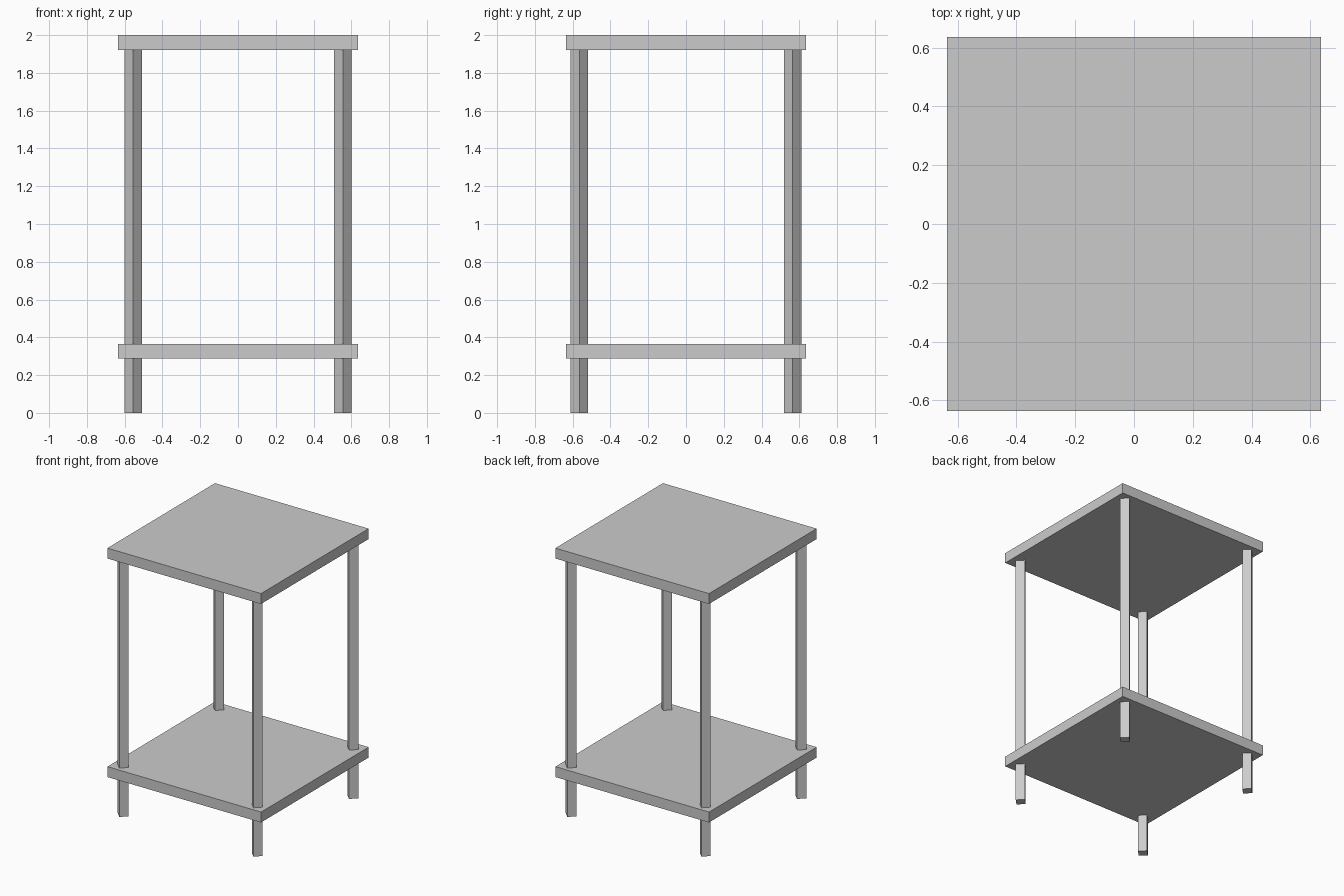
import bpy

if "Cube" in bpy.data.objects:
    bpy.data.objects.remove(bpy.data.objects["Cube"])

HALF = 0.636        # half width of the square boards
THICK = 0.078       # board thickness
LEG_X, LEG_Y = 0.555, 0.565
LEG_R = 0.0455      # leg centre to edge, square leg turned 45 degrees
LEG_H = 2.0 - THICK


def board(name, top_z):
    bpy.ops.mesh.primitive_cube_add(size=1, location=(0, 0, top_z - THICK / 2))
    ob = bpy.context.object
    ob.name = name
    ob.scale = (2 * HALF, 2 * HALF, THICK)
    bpy.ops.object.transform_apply(location=False, rotation=False, scale=True)


def leg(name, x, y):
    # four-sided cylinder has its corners on the x and y axes
    bpy.ops.mesh.primitive_cylinder_add(vertices=4, radius=LEG_R, depth=LEG_H,
                                        location=(x, y, LEG_H / 2))
    bpy.context.object.name = name


# Table top and lower shelf
board("table_top", 2.0)
board("lower_shelf", 0.365)

# Four legs running through the shelf
for side, sx in (("left", -1), ("right", 1)):
    for end, sy in (("front", -1), ("back", 1)):
        leg(f"{end}_{side}_leg", sx * LEG_X, sy * LEG_Y)
